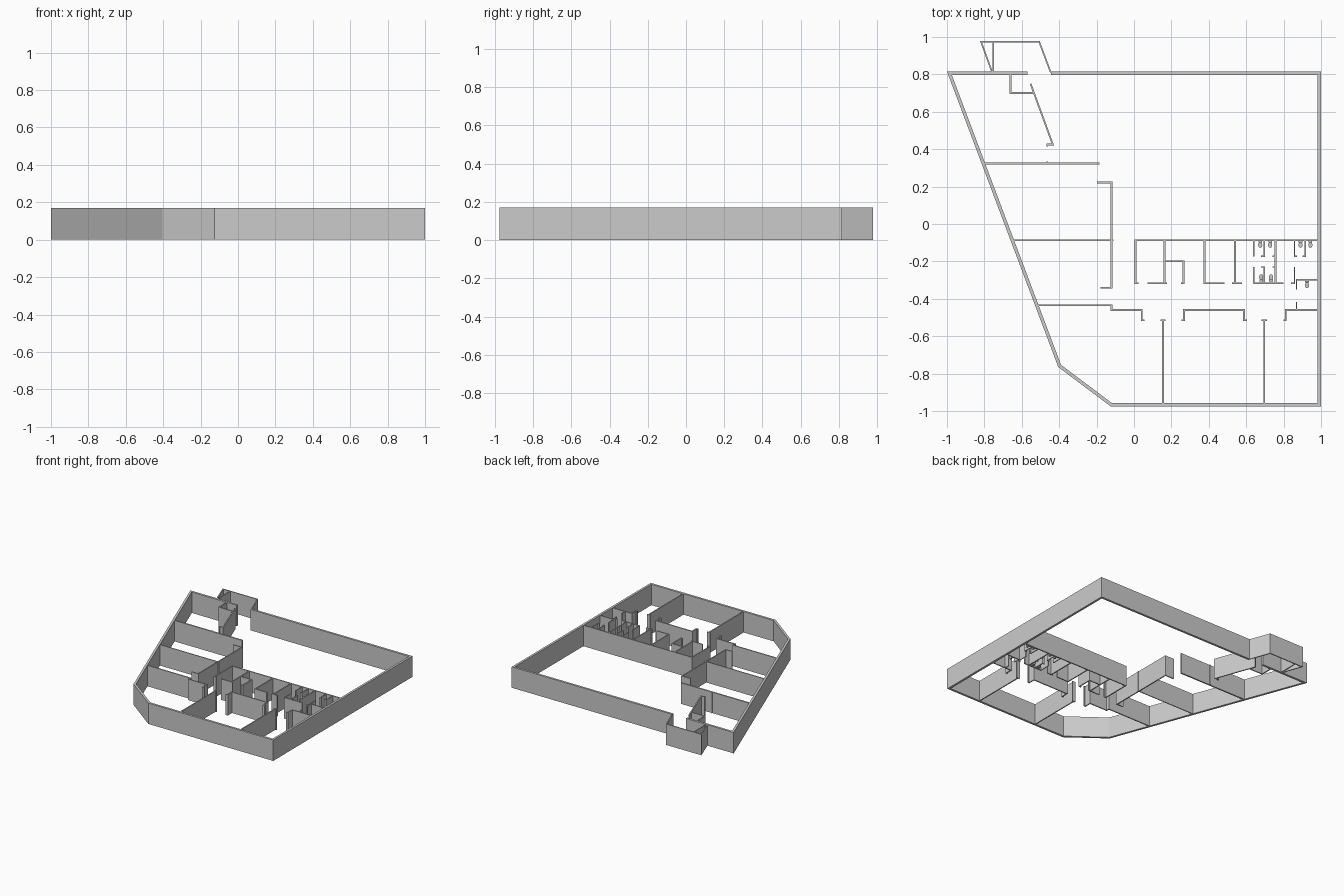
import bpy, bmesh
from math import pi
from mathutils import Vector, Matrix

if "Cube" in bpy.data.objects:
    bpy.data.objects.remove(bpy.data.objects["Cube"])

H = 0.17       # wall height
T = 0.009      # partition thickness


def wall(name, *paths, t=T, left=None):
    """Extruded mitred wall along each path; centred, or offset to the left only."""
    bm = bmesh.new()
    for path in paths:
        p = [Vector(q) for q in path]
        a, b = (left, 0) if left else (t / 2, -t / 2)
        rings = []
        for i, q in enumerate(p):
            d0 = (q - p[i - 1]).normalized() if i else (p[1] - q).normalized()
            d1 = (p[i + 1] - q).normalized() if i < len(p) - 1 else d0
            n0, n1 = Vector((-d0.y, d0.x)), Vector((-d1.y, d1.x))
            m = (n0 + n1) / (1 + n0.dot(n1))
            l, r = q + m * a, q + m * b
            rings.append([bm.verts.new((c.x, c.y, z))
                          for c, z in ((l, 0), (r, 0), (r, H), (l, H))])
        for u, v in zip(rings, rings[1:]):
            for k in range(4):
                j = (k + 1) % 4
                bm.faces.new((u[k], u[j], v[j], v[k]))
        bm.faces.new(rings[0][::-1])
        bm.faces.new(rings[-1])
    bmesh.ops.recalc_face_normals(bm, faces=bm.faces)
    return finish(name, bm)


def finish(name, bm):
    me = bpy.data.meshes.new(name)
    bm.to_mesh(me)
    bm.free()
    ob = bpy.data.objects.new(name, me)
    bpy.context.collection.objects.link(ob)
    return ob


def toilet(name, x, y, back):
    """Oval bowl with a tank on the wall side (back = +1 or -1 in y)."""
    bm = bmesh.new()
    for r1, r2, z, h in ((0.007, 0.011, 0.011, 0.022), (0.011, 0.011, 0.0235, 0.003)):
        bmesh.ops.create_cone(bm, cap_ends=True, segments=16, radius1=r1, radius2=r2, depth=h,
                              matrix=Matrix.Translation((x, y, z)) @ Matrix.Diagonal((1, 1.4, 1, 1)))
    bmesh.ops.create_cube(bm, size=1, matrix=Matrix.Translation((x, y + back * 0.019, 0.022))
                          @ Matrix.Diagonal((0.02, 0.01, 0.044, 1)))
    finish(name, bm)


# thick outer shell
wall("outer_wall", [(-0.57, 0.815), (-1, 0.815), (-0.405, -0.765), (-0.125, -0.975),
                    (1, -0.975), (1, 0.815), (-0.445, 0.815)], left=0.018)

# entrance annex at the back
wall("annex_walls", [(-0.758, 0.81), (-0.818, 0.975), (-0.507, 0.975), (-0.445, 0.81)],
     [(-0.752, 0.975), (-0.752, 0.81)], t=0.008)
wall("lobby_closet", [(-0.66, 0.80), (-0.66, 0.70), (-0.537, 0.70)])
wall("lobby_diagonal", [(-0.553, 0.75), (-0.434, 0.425), (-0.463, 0.425), (-0.463, 0.415)])

# west rooms
wall("west_thick_partition", [(-0.803, 0.323), (-0.185, 0.323)], t=0.012)
wall("west_door_stub", [(-0.463, 0.323), (-0.463, 0.335)])
wall("west_corridor_wall", [(-0.198, 0.222), (-0.12, 0.222), (-0.12, -0.341), (-0.178, -0.341)])
wall("west_partition", [(-0.65, -0.087), (-0.11, -0.087)], t=0.007)

# south rooms with door recesses
D, C = -0.515, -0.46
wall("south_corridor_walls",
     [(-0.515, -0.435), (-0.12, -0.435), (-0.12, C), (0.042, C), (0.042, D), (0.057, D)],
     [(0.253, D), (0.267, D), (0.267, C), (0.588, C), (0.588, D), (0.603, D)],
     [(0.798, D), (0.811, D), (0.811, C), (0.985, C)])
for i, x in enumerate((0.155, 0.697)):
    wall(f"south_divider_{i}", [(x, D), (x, -0.96)], [(x - 0.014, D), (x + 0.014, D)])

# middle row of small rooms
N, S = -0.087, -0.317
wall("middle_back_wall", [(0.003, N), (0.985, N)])
wall("middle_room_walls",
     [(0.008, N), (0.008, S), (0.025, S)],
     [(0.163, N), (0.163, S)], [(0.072, S), (0.176, S)],
     [(0.163, -0.2), (0.265, -0.2), (0.265, S), (0.25, S)],
     [(0.377, N), (0.377, S), (0.483, S)],
     [(0.54, N), (0.54, S)], [(0.525, S), (0.578, S)],
     [(0.638, S), (0.80, S)], [(0.757, N), (0.757, S)])

# washroom stalls
A, B = -0.173, -0.23
wall("stall_walls",
     [(0.64, N), (0.64, A)], [(0.64, B), (0.64, S)],
     [(0.697, N), (0.697, A), (0.68, A)], [(0.697, S), (0.697, B), (0.68, B)],
     [(0.74, A), (0.757, A)], [(0.74, B), (0.757, B)],
     [(0.858, N), (0.858, A), (0.872, A)], [(0.915, N), (0.915, A), (0.9, A)],
     [(0.858, B), (0.858, S), (0.84, S)],
     [(0.985, -0.298), (0.869, -0.298), (0.869, -0.35)], [(0.869, -0.418), (0.869, C)], t=0.007)

for i, (x, y, back) in enumerate([(0.675, -0.112, 1), (0.728, -0.112, 1), (0.89, -0.112, 1),
                                  (0.943, -0.112, 1), (0.68, -0.284, -1), (0.733, -0.284, -1),
                                  (0.925, -0.328, 1)]):
    toilet(f"toilet_{i}", x, y, back)
